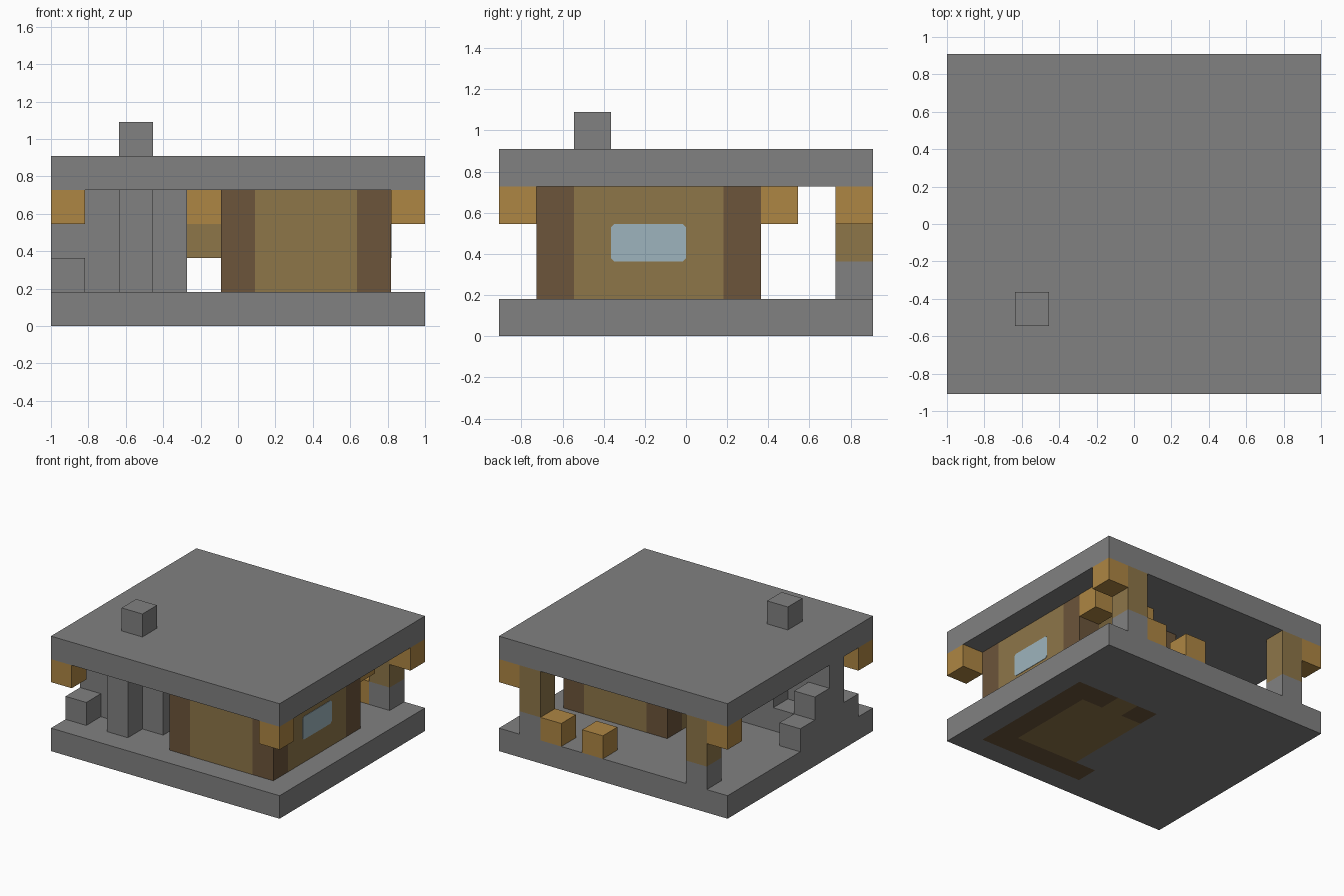
import bpy, bmesh
from mathutils import Vector

cube = bpy.data.objects.get("Cube")
if cube:
    bpy.data.objects.remove(cube, do_unlink=True)

U = 2 / 11                          # one block
ORIGIN = Vector((-1, -5 * U, 0))    # grid is 11 x 10 blocks


def make_material(name, color):
    m = bpy.data.materials.new(name)
    m.use_nodes = True
    m.diffuse_color = (*color, 1)
    m.node_tree.nodes["Principled BSDF"].inputs["Base Color"].default_value = (*color, 1)
    return m


STONE = make_material("stone grey", (0.22, 0.22, 0.22))
PLANK = make_material("plank tan", (0.27, 0.18, 0.066))
LOG = make_material("log brown", (0.15, 0.09, 0.043))
AMBER = make_material("amber wood", (0.42, 0.238, 0.057))
GLASS = make_material("pale glass", (0.337, 0.456, 0.509))


def finish(name, bm, *mats):
    mesh = bpy.data.meshes.new(name)
    bm.to_mesh(mesh)
    bm.free()
    for m in mats:
        mesh.materials.append(m)
    ob = bpy.data.objects.new(name, mesh)
    bpy.context.collection.objects.link(ob)
    return ob


def blocks(name, mat, cell, size=(1, 1, 1)):
    """Box starting at a grid cell and spanning size cells."""
    bm = bmesh.new()
    bmesh.ops.create_cube(bm, size=1)
    for v in bm.verts:
        v.co = ORIGIN + U * Vector(c + s * (p + 0.5) for c, s, p in zip(cell, size, v.co))
    return finish(name, bm, mat)


# Base slab, with the house floor set flush into it
def floor_material(i, j):
    if (j == 1 and 5 <= i <= 9) or (i == 9 and 1 <= j <= 6) or (j == 6 and i in (6, 8)):
        return 2
    if 6 <= i <= 8 and 2 <= j <= 6:
        return 1
    return 0


bm = bmesh.new()
bmesh.ops.create_cube(bm, size=1)
for v in bm.verts:
    v.co = Vector((v.co.x * 2, v.co.y * 10 * U, (v.co.z + 0.5) * U))
for axis, count in ((0, 11), (1, 10)):
    normal = Vector((axis == 0, axis == 1, 0))
    for n in range(1, count):
        bmesh.ops.bisect_plane(bm, geom=bm.verts[:] + bm.edges[:] + bm.faces[:],
                               plane_co=ORIGIN + normal * n * U, plane_no=normal)
bm.normal_update()
for f in bm.faces:
    if abs(f.normal.z) > 0.5:
        c = (f.calc_center_median() - ORIGIN) / U
        f.material_index = floor_material(int(c.x), int(c.y))
finish("base_slab", bm, STONE, PLANK, LOG)

# Roof slab and chimney top
blocks("roof_slab", STONE, (0, 0, 4), (11, 10, 1))
blocks("chimney_top", STONE, (2, 2, 5))

# House: log corners and plank walls
for i, side in ((5, "left"), (9, "right")):
    for j, end in ((1, "front"), (6, "back")):
        blocks(f"corner_log_{end}_{side}", LOG, (i, j, 1), (1, 1, 3))
    blocks(f"side_wall_{side}", PLANK, (i, 2, 1), (1, 4, 3))
blocks("front_wall", PLANK, (6, 1, 1), (3, 1, 3))
blocks("back_wall", PLANK, (6, 6, 1), (3, 1, 3))

# Window plate with clipped corners
bm = bmesh.new()
wx, c = 10 * U - 1 + 0.003, 0.015
y0, y1, z0, z1 = -2 * U, 0, 2 * U, 3 * U
outline = [(y0 + c, z0), (y1 - c, z0), (y1, z0 + c), (y1, z1 - c),
           (y1 - c, z1), (y0 + c, z1), (y0, z1 - c), (y0, z0 + c)]
face = bm.faces.new([bm.verts.new((wx, y, z)) for y, z in outline])
ext = bmesh.ops.extrude_face_region(bm, geom=[face])
for v in ext["geom"]:
    if isinstance(v, bmesh.types.BMVert):
        v.co.x -= 0.005
bmesh.ops.recalc_face_normals(bm, faces=bm.faces[:])
finish("window", bm, GLASS)

# Flue pillars around the chimney
for i, j in ((2, 1), (1, 2), (3, 2), (2, 3)):
    blocks("flue_pillar", STONE, (i, j, 1), (1, 1, 3))
for i in (1, 3):
    blocks("hearth_block", STONE, (i, 3, 1))

# Stepped wall along the side
for j, height in ((1, 1), (2, 3), (3, 2), (4, 1)):
    blocks("step_block", STONE, (0, j, 1), (1, 1, height))

# Back posts on stone feet
for i in (1, 9):
    blocks("post_foot", STONE, (i, 9, 1))
    blocks("back_post", PLANK, (i, 9, 2), (1, 1, 2))

# Amber blocks hanging under the roof
for i, j in ((0, 0), (10, 0), (0, 9), (10, 9), (7, 7), (9, 7), (4, 4)):
    blocks("hanging_block", AMBER, (i, j, 3))
blocks("wall_bracket", PLANK, (4, 4, 2))

# Amber stools at the back edge
for i in (6, 8):
    blocks("stool", AMBER, (i, 9, 1))
